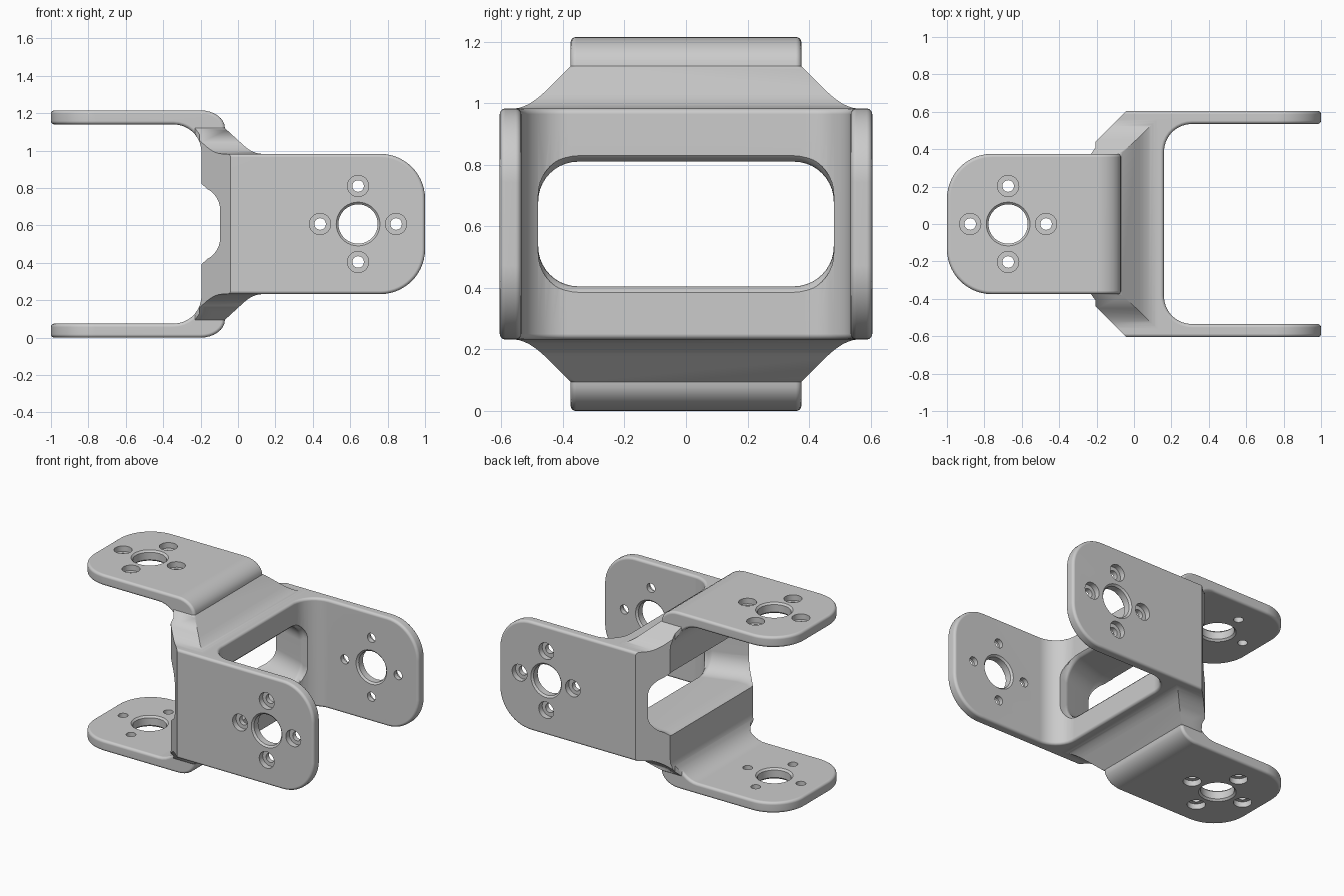
import bpy, bmesh
from math import sin, cos, pi, radians

if "Cube" in bpy.data.objects:
    bpy.data.objects.remove(bpy.data.objects["Cube"])

H = 0.6075      # half height; everything is built around the centre, then lifted
W = 0.375       # half width of every arm


def arc(cu, cv, ru, rv, a0, a1, n):
    steps = [radians(a0 + (a1 - a0) * i / n) for i in range(n + 1)]
    return [(cu + ru * cos(a), cv + rv * sin(a)) for a in steps]


def bend(p, c, q, n=6):
    ts = [i / n for i in range(n + 1)]
    return [tuple((1 - t) ** 2 * p[k] + 2 * t * (1 - t) * c[k] + t * t * q[k] for k in (0, 1)) for t in ts]


def sym(pts, su, sv):
    return pts + [(su * u, sv * v) for u, v in reversed(pts)]


def place(axis, t, u, v):
    return {'x': (t, u, v), 'y': (u, t, v), 'z': (u, v, t)}[axis]


def loft(name, axis, sections):
    """Closed solid through a row of (position along axis, outline) sections."""
    bm = bmesh.new()
    rings = [[bm.verts.new(place(axis, t, u, v)) for u, v in pts] for t, pts in sections]
    n = len(rings[0])
    for a, b in zip(rings, rings[1:]):
        for i in range(n):
            j = (i + 1) % n
            bm.faces.new((a[i], a[j], b[j], b[i]))
    bm.faces.new(rings[0])
    bm.faces.new(rings[-1])
    bmesh.ops.recalc_face_normals(bm, faces=bm.faces)
    me = bpy.data.meshes.new(name)
    bm.to_mesh(me)
    bm.free()
    ob = bpy.data.objects.new(name, me)
    bpy.context.collection.objects.link(ob)
    return ob


def boolean(ob, cutter, op):
    m = ob.modifiers.new("cut", 'BOOLEAN')
    m.operation, m.solver, m.object = op, 'EXACT', cutter
    bpy.context.view_layer.objects.active = ob
    bpy.ops.object.modifier_apply(modifier=m.name)
    bpy.data.objects.remove(cutter)


# Side profile: fork opening to -x, sloping down to the other fork's width
side = sym(arc(-0.345, 0.3825, 0.15, 0.15, 0, 90, 9)
           + [(-1.1, 0.5325), (-1.1, H)]
           + arc(-0.2, 0.5125, 0.13, 0.095, 90, 0, 8)
           + bend((0.03, 0.4208), (0.08, W), (0.13, W))
           + arc(0.76, 0.135, 0.24, 0.24, 90, 0, 14), 1, -1)

# Plan profile: fork opening to +x with chamfered back corners
plan = sym(arc(-0.76, 0.135, 0.24, 0.24, 180, 90, 14)
           + [(-0.23, W), (-0.205, 0.41), (-0.205, 0.44), (-0.04, 0.605), (1.1, 0.605), (1.1, 0.535)]
           + arc(0.31, 0.385, 0.15, 0.15, 90, 180, 9), 1, -1)

# End outline: cross shape with flared inner corners
end = sym(sym([(0.7, W)] + bend((0.56, W), (0.5125, W), (0.45, 0.4375))
              + [(W, 0.5125), (W, 0.7)], -1, 1), 1, -1)

# Bracket body is what the three outlines have in common
body = loft("double_fork_bracket", 'y', [(-0.8, side), (0.8, side)])
boolean(body, loft("plan_cutter", 'z', [(-0.8, plan), (0.8, plan)]), 'INTERSECT')
boolean(body, loft("end_cutter", 'x', [(-1.3, end), (1.3, end)]), 'INTERSECT')

# Round over the rims of the arms
bm = bmesh.new()
bm.from_mesh(body.data)
bmesh.ops.remove_doubles(bm, verts=bm.verts, dist=0.0002)
bmesh.ops.dissolve_limit(bm, angle_limit=radians(1), verts=bm.verts, edges=bm.edges)


def is_rim(e):
    if len(e.link_faces) != 2 or not e.is_convex or e.calc_face_angle(0) < radians(70):
        return False
    mid = (e.verts[0].co + e.verts[1].co) / 2
    return mid.x > -0.03 or mid.x < -0.225 or abs(mid.z) > 0.5126


bmesh.ops.bevel(bm, geom=[e for e in bm.edges if is_rim(e)], offset=0.018,
                offset_type='OFFSET', segments=4, profile=0.5, affect='EDGES', clamp_overlap=False)
bm.to_mesh(body.data)
bm.free()


# Window through the web, widening towards the back
def window(hy, hz, r=0.13):
    return sym(sym(arc(hy - r, hz - r, r, r, 0, 90, 10), -1, 1), 1, -1)


stations = [(-0.4, 0.55, 0.222), (-0.2, 0.55, 0.22), (-0.165, 0.55, 0.2025), (-0.095, 0.55, 0.2025),
            (0.13, 0.48, 0.2025), (0.147, 0.48, 0.208), (0.163, 0.48, 0.225), (0.45, 0.48, 0.225)]
boolean(body, loft("window_cutter", 'x', [(x, window(hy, hz)) for x, hy, hz in stations]), 'DIFFERENCE')


# Horn hole and four counterbored screw holes in every arm
def hole(axis, x, v, steps, n):
    ring = [(cos(2 * pi * i / n), sin(2 * pi * i / n)) for i in range(n)]
    cutter = loft("hole_cutter", axis, [(t, [(x + r * c, v + r * s) for c, s in ring]) for t, r in steps])
    boolean(body, cutter, 'DIFFERENCE')


for axis, x, inner, outer in (('y', 0.642, 0.535, 0.605), ('z', -0.673, 0.5325, H)):
    for s in (-1, 1):
        big = [(inner - 0.05, 0.118), (inner - 0.001, 0.118), (inner + 0.012, 0.105),
               (outer - 0.012, 0.105), (outer + 0.001, 0.118), (outer + 0.05, 0.118)]
        small = [(inner - 0.05, 0.031), (outer - 0.038, 0.031), (outer - 0.038, 0.057), (outer + 0.05, 0.057)]
        hole(axis, x, 0, [(s * t, r) for t, r in big], 40)
        for dx, dv in ((0.203, 0), (-0.203, 0), (0, 0.203), (0, -0.203)):
            hole(axis, x + dx, dv, [(s * t, r) for t, r in small], 24)

# Stand on the ground and shade
for v in body.data.vertices:
    v.co.z += H
bpy.ops.object.select_all(action='DESELECT')
body.select_set(True)
bpy.context.view_layer.objects.active = body
bpy.ops.object.shade_smooth_by_angle(angle=radians(30))
wn = body.modifiers.new("even_shading", 'WEIGHTED_NORMAL')
wn.keep_sharp = True
